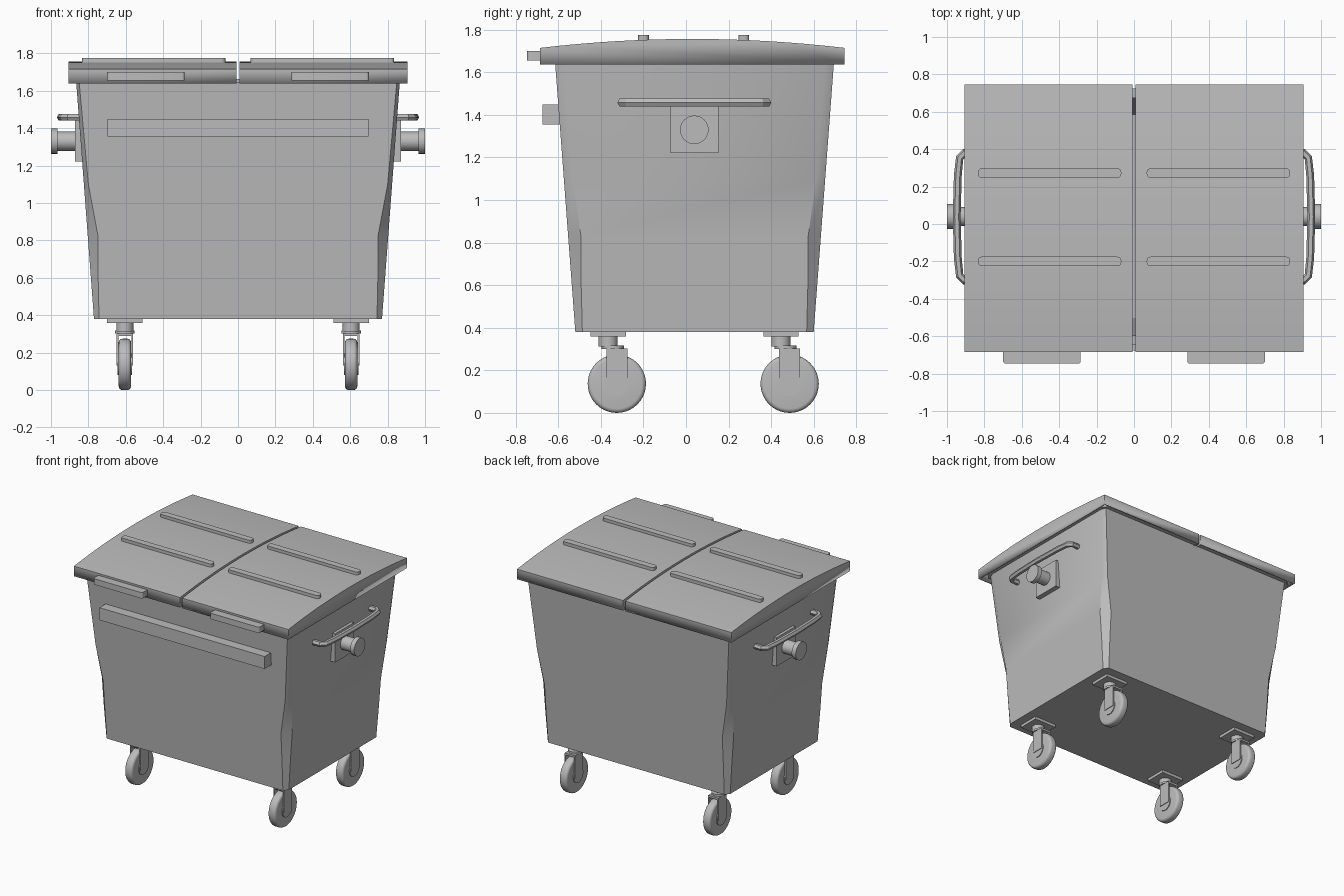
import bpy, bmesh, math
from mathutils import Matrix, Vector

if "Cube" in bpy.data.objects:
    bpy.data.objects.remove(bpy.data.objects["Cube"], do_unlink=True)

grey = bpy.data.materials.new("plain_grey")
grey.use_nodes = True
grey.diffuse_color = (0.5, 0.5, 0.5, 1)
grey.node_tree.nodes["Principled BSDF"].inputs["Base Color"].default_value = (0.5, 0.5, 0.5, 1)


def select_only(ob):
    bpy.ops.object.select_all(action='DESELECT')
    ob.select_set(True)
    bpy.context.view_layer.objects.active = ob


def finish(name, bm):
    bmesh.ops.recalc_face_normals(bm, faces=bm.faces)
    me = bpy.data.meshes.new(name)
    bm.to_mesh(me)
    bm.free()
    me.materials.append(grey)
    ob = bpy.data.objects.new(name, me)
    bpy.context.collection.objects.link(ob)
    select_only(ob)
    bpy.ops.object.shade_smooth_by_angle(angle=math.radians(30))
    return ob


def box(name, x, y, z, round_edges=0.0, which=None):
    """Box from min/max pairs; vertical edges passing 'which' get rounded."""
    bm = bmesh.new()
    bmesh.ops.create_cube(bm, size=1)
    for v in bm.verts:
        v.co = [(a + b) / 2 + c * (b - a) for c, (a, b) in zip(v.co, (x, y, z))]
    if round_edges:
        edges = [e for e in bm.edges
                 if abs(e.verts[0].co.z - e.verts[1].co.z) > 1e-4
                 and (which is None or which(e.verts[0].co))]
        bmesh.ops.bevel(bm, geom=edges, offset=round_edges, segments=4,
                        profile=0.5, affect='EDGES')
    return finish(name, bm)


def cylinder(name, center, radius, length, axis='X', bevel=0.0, sides=32):
    bm = bmesh.new()
    turn = Matrix.Rotation(math.pi / 2, 4, 'Y') if axis == 'X' else Matrix()
    bmesh.ops.create_cone(bm, cap_ends=True, segments=sides, radius1=radius,
                          radius2=radius, depth=length)
    if bevel:
        rims = [e for e in bm.edges if abs(e.verts[0].co.z - e.verts[1].co.z) < 1e-5]
        bmesh.ops.bevel(bm, geom=rims, offset=bevel, segments=4, profile=0.5, affect='EDGES')
    bmesh.ops.transform(bm, matrix=Matrix.Translation(Vector(center)) @ turn, verts=bm.verts)
    return finish(name, bm)


# Tapered hollow body: chamfered rectangle rings, up the outside and down the inside
BOTTOM, TOP = 0.38, 1.645


def body_ring(bm, z, cx, cy, grow=0.0):
    t = 0.095 * (min(z, TOP) - BOTTOM) / (TOP - BOTTOM)
    hx, front, back = 0.77 + t + grow, -0.52 - t - grow, 0.60 + t + grow
    pts = [(-hx + cx, front), (hx - cx, front), (hx, front + cy), (hx, back - cy),
           (hx - cx, back), (-hx + cx, back), (-hx, back - cy), (-hx, front + cy)]
    return [bm.verts.new((x, y, z)) for x, y in pts]


bm = bmesh.new()
sections = [(BOTTOM, .027, .033), (0.62, .04, .045), (0.83, .054, .06),
            (1.1, .024, .042), (TOP, .016, .042)]
rings = [body_ring(bm, *s) for s in sections]
rings += [body_ring(bm, z, .05, .05, g)
          for z, g in ((TOP, .03), (TOP + .018, .03), (TOP + .018, -.02))]
rings.append(body_ring(bm, BOTTOM + .02, .03, .03, -.02))
for a, b in zip(rings, rings[1:]):
    for i in range(8):
        j = (i + 1) % 8
        bm.faces.new((a[i], a[j], b[j], b[i]))
bm.faces.new(rings[0])
bm.faces.new(rings[-1])
finish("bin_body", bm)


# Arched lid halves with skirts, open underneath
def lid_half(name, x0, x1):
    bm = bmesh.new()
    y0, y1, base, steps = -0.685, 0.745, 1.638, 16
    mid, half = (y0 + y1) / 2, (y1 - y0) / 2
    arc = [y0 + (y1 - y0) * i / steps for i in range(steps + 1)]
    profile = [(y0, base)] + [(y, 1.715 + 0.042 * (1 - ((y - mid) / half) ** 2)) for y in arc]
    profile.append((y1, base))
    a, b = [[bm.verts.new((x, y, z)) for y, z in profile] for x in (x0, x1)]
    for i in range(len(profile) - 1):
        bm.faces.new((a[i], a[i + 1], b[i + 1], b[i]))
    bm.faces.new(a)
    bm.faces.new(b)
    bmesh.ops.recalc_face_normals(bm, faces=bm.faces)
    # recalc needs consistent outward normals: check the arch points up
    bm.normal_update()
    top = max(bm.faces, key=lambda f: f.calc_center_median().z)
    if top.normal.z < 0:
        bmesh.ops.reverse_faces(bm, faces=bm.faces)
    ob = finish(name, bm)
    shell = ob.modifiers.new("shell", 'SOLIDIFY')
    shell.thickness = 0.014
    shell.offset = -1


for side, s in (("left", 1), ("right", -1)):
    def span(a, b):
        return tuple(sorted((s * a, s * b)))

    lid_half(f"lid_{side}", *span(0.009, 0.905))
    for where, y in (("front", -0.2), ("back", 0.272)):
        box(f"lid_rib_{where}_{side}", span(0.068, 0.835), (y - .025, y + .025),
            (1.735, 1.776), 0.02)
    box(f"lid_grip_{side}", span(0.285, 0.70), (-0.747, -0.68), (1.655, 1.70),
        0.015, lambda co: co.y < -0.7)

    # Lifting trunnion on the side wall
    yc, zc = 0.039, 1.33
    box(f"trunnion_plate_{side}", span(0.825, 0.872), (yc - .113, yc + .113), (1.222, 1.44))
    cylinder(f"trunnion_pin_{side}", (s * 0.915, yc, zc), 0.051, 0.11)
    cylinder(f"trunnion_cap_{side}", (s * 0.983, yc, zc), 0.067, 0.034)

    # Bent tube handle
    curve = bpy.data.curves.new(f"side_handle_{side}", 'CURVE')
    curve.dimensions = '3D'
    curve.bevel_depth = 0.021
    curve.bevel_resolution = 1
    curve.use_fill_caps = True
    half_path = [(0.845, 0.34), (0.905, 0.342), (0.932, 0.315), (0.942, 0.22)]
    path = half_path + [(0.948, 0)] + [(x, -y) for x, y in reversed(half_path)]
    spline = curve.splines.new('POLY')
    spline.points.add(len(path) - 1)
    for p, (x, y) in zip(spline.points, path):
        p.co = (s * x, y + yc, 1.458, 1)
    curve.materials.append(grey)
    handle = bpy.data.objects.new(f"side_handle_{side}", curve)
    bpy.context.collection.objects.link(handle)
    select_only(handle)
    bpy.ops.object.convert(target='MESH')
    bpy.ops.object.shade_smooth_by_angle(angle=math.radians(30))

    # Swivel casters
    for where, y in (("front", -0.366), ("back", 0.446)):
        tag, x, wy = f"{where}_{side}", s * 0.605, y + 0.041
        box(f"caster_plate_{tag}", (x - .095, x + .095), (y - .083, y + .083), (.358, .382))
        cylinder(f"caster_stem_{tag}", (x, y, .337), 0.045, 0.05, 'Z')
        cylinder(f"caster_collar_{tag}", (x, y + .022, .309), 0.052, 0.016, 'Z')
        box(f"fork_bridge_{tag}", (x - .043, x + .043), (wy - .049, wy + .049), (.288, .303))
        for n, d in (("inner", -s), ("outer", s)):
            fx = sorted((x + d * .035, x + d * .044))
            box(f"fork_{n}_{tag}", fx, (wy - .049, wy + .049), (.13, .3))
        cylinder(f"wheel_{tag}", (x, wy, .137), 0.137, 0.066, bevel=0.02, sides=40)
        cylinder(f"wheel_hub_{tag}", (x, wy, .137), 0.058, 0.078)

# Bumper bar across the front
box("front_bar", (-0.697, 0.697), (-0.675, -0.585), (1.355, 1.45))
